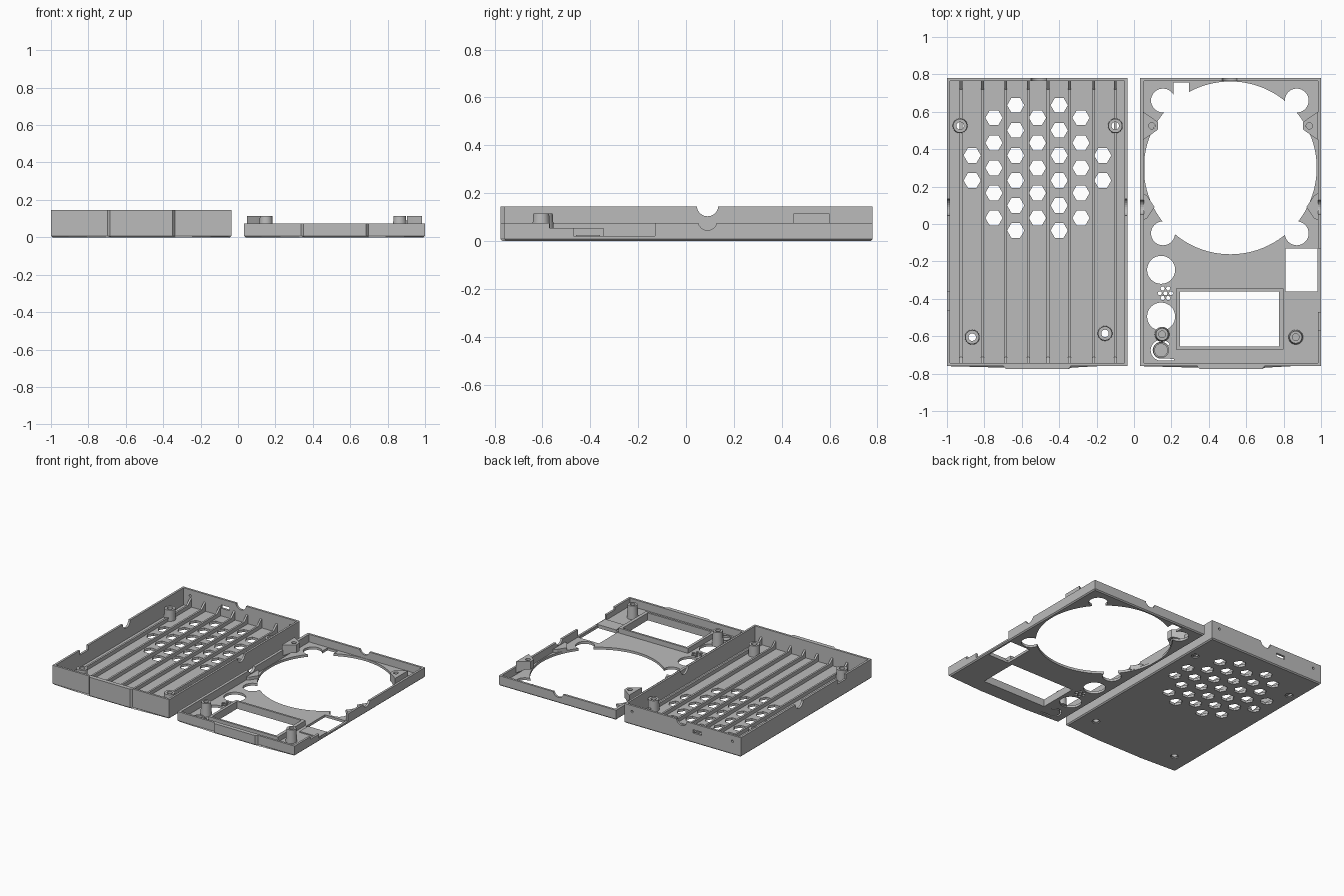
import bpy, bmesh, math
from mathutils import Matrix, Vector

if "Cube" in bpy.data.objects:
    bpy.data.objects.remove(bpy.data.objects["Cube"])

grey = bpy.data.materials.new("plastic grey")
grey.diffuse_color = (0.5, 0.5, 0.5, 1)
grey.use_nodes = True
grey.node_tree.nodes["Principled BSDF"].inputs["Base Color"].default_value = grey.diffuse_color


def add_prism(bm, pts, z0, z1):
    """Closed vertical prism from an xy outline."""
    lo = [bm.verts.new((x, y, z0)) for x, y in pts]
    hi = [bm.verts.new((x, y, z1)) for x, y in pts]
    n = len(pts)
    bm.faces.new(lo)
    bm.faces.new(hi)
    for i in range(n):
        bm.faces.new((lo[i], lo[(i + 1) % n], hi[(i + 1) % n], hi[i]))
    return lo + hi


def rect(x0, x1, y0, y1):
    return [(x0, y0), (x1, y0), (x1, y1), (x0, y1)]


def circle(x, y, r, n=32, start=0.0):
    return [(x + r * math.cos(start + math.tau * i / n),
             y + r * math.sin(start + math.tau * i / n)) for i in range(n)]


def add_bore(bm, axis, centre, r, length, n=24):
    """Horizontal round cutter along x or y."""
    rot = Matrix.Rotation(math.pi / 2, 4, 'Y' if axis == 'x' else 'X')
    bmesh.ops.create_cone(bm, cap_ends=True, segments=n, radius1=r, radius2=r, depth=length,
                          matrix=Matrix.Translation(Vector(centre)) @ rot)


def finish(name, bm, smooth=False, cutter=None, helper=False):
    bmesh.ops.recalc_face_normals(bm, faces=bm.faces[:])
    me = bpy.data.meshes.new(name)
    bm.to_mesh(me)
    bm.free()
    me.materials.append(grey)
    ob = bpy.data.objects.new(name, me)
    bpy.context.collection.objects.link(ob)
    if helper:
        ob.hide_render = True
        ob.display_type = 'WIRE'
        ob.hide_set(True)
    if cutter:
        mod = ob.modifiers.new("cut", 'BOOLEAN')
        mod.operation, mod.solver, mod.use_self = 'DIFFERENCE', 'EXACT', True
        mod.object = cutter
    if smooth:
        bpy.ops.object.select_all(action='DESELECT')
        ob.select_set(True)
        bpy.context.view_layer.objects.active = ob
        bpy.ops.object.shade_smooth_by_angle(angle=math.radians(30))
    return ob


def prism_object(name, pts, z0, z1):
    bm = bmesh.new()
    add_prism(bm, pts, z0, z1)
    return finish(name, bm)


def tube(name, x, y, r0, r1, ri, z0, z1, n=32):
    """Hollow, slightly tapered screw post."""
    bm = bmesh.new()
    loops = []
    for r, z in ((r0, z0), (r1, z1), (ri, z1), (ri, z0)):
        loops.append([bm.verts.new((px, py, z)) for px, py in circle(x, y, r, n)])
    for k in range(4):
        a, b = loops[k], loops[(k + 1) % 4]
        for i in range(n):
            j = (i + 1) % n
            bm.faces.new((a[i], a[j], b[j], b[i]))
    return finish(name, bm, smooth=True)


def shell(name, x0, x1, bx0, bx1, height, cutter):
    """Solid half with a front bulge and chamfered bottom edge."""
    pts = [(x0, -.76), (bx0 - .012, -.76), (bx0, -.775), (bx1, -.775), (bx1 + .012, -.76),
           (x1, -.76), (x1, .78), (x0, .78)]
    bm = bmesh.new()
    add_prism(bm, pts, 0, height)
    low = [e for e in bm.edges if all(v.co.z < 1e-5 for v in e.verts)]
    bmesh.ops.bevel(bm, geom=low, offset=.008, segments=1, affect='EDGES', profile=.5)
    return finish(name, bm, cutter=cutter)


FLOOR = .018

# ---------- back half: deep tray ----------
left_posts = [(-.93, .525), (-.10, .525), (-.865, -.605), (-.155, -.585)]
bm = bmesh.new()
add_prism(bm, rect(-.984, -.051, -.744, .764), FLOOR, .3)
# hexagonal vent grid
for col, count in enumerate((2, 5, 6, 5, 6, 5, 2)):
    for row in range(count):
        y = .30 + (row - (count - 1) / 2) * .134
        add_prism(bm, circle(-.865 + col * .1163, y, .046, 6), -.1, .1)
for x, y in left_posts:
    add_prism(bm, circle(x, y, .027, 24), -.1, .1)
# cable notches, slot and pin holes in the walls
add_bore(bm, 'x', (-.04, .09, .148), .045, .08)
add_bore(bm, 'x', (-1.0, .09, .148), .045, .08)
add_bore(bm, 'y', (-.51, .775, .148), .042, .08)
add_prism(bm, rect(-.675, -.605, .74, .82), .075, .1)
for x in (-.10, -.93):
    add_bore(bm, 'y', (x, .775, .1), .009, .08, 12)
add_prism(bm, rect(-1.05, -.96, -.46, -.36), .11, .3)
left_cut = finish("back_half_cutter", bm, helper=True)
shell("back_half_tray", -1.0, -.036, -.685, -.35, .145, left_cut)

# stiffening ribs rising into gussets at both ends
rib_profile = [(-.75, .01), (.77, .01), (.77, .09), (.72, .045), (-.71, .045), (-.75, .08)]
for i, x in enumerate((-.925, -.81, -.685, -.565, -.46, -.345, -.215, -.10)):
    bm = bmesh.new()
    for v in add_prism(bm, rib_profile, x - .007, x + .007):
        v.co = (v.co.z, v.co.x, v.co.y)
    finish(f"rib_{i + 1}", bm)
for i, (x, y) in enumerate(left_posts):
    tube(f"back_half_post_{i + 1}", x, y, .04, .037, .02, .008, .1)

# ---------- front half: shallow frame ----------
right_posts = [(.15, -.59), (.865, -.605)]
bm = bmesh.new()
add_prism(bm, rect(.053, .984, -.744, .764), FLOOR, .3)
# fan opening with corner scallops, kept inside the walls
cx, cy = .515, .30
fan = [(min(max(x, .056), .980), y) for x, y in circle(cx, cy, .462, 96)]
add_prism(bm, fan, -.1, .1)
for sx in (.155, .87):
    for sy in (.66, -.05):
        add_prism(bm, circle(sx, sy, .064), -.1, .1)
add_prism(bm, rect(.21, .295, .60, .757), -.1, .1)
# display window, port opening and round holes
add_prism(bm, rect(.245, .775, -.655, -.36), -.1, .1)
add_prism(bm, rect(.81, .98, -.36, -.13), -.1, .1)
for y in (-.245, -.495):
    add_prism(bm, circle(.145, y, .075), -.1, .1)
# microphone holes
for i in range(7):
    d, a = (0, 0) if i == 0 else (.03, i * math.pi / 3)
    add_prism(bm, circle(.168 + d * math.cos(a), -.37 + d * math.sin(a), .012, 6), -.1, .1)
# slit around the flexible button
arc = [math.radians(35 + i * 12) for i in range(22)]
slit = [(.145 + .056 * math.cos(a), -.675 + .056 * math.sin(a)) for a in arc]
slit += [(.215, -.731), (.215, -.722)]
slit += [(.145 + .045 * math.cos(a), -.675 + .045 * math.sin(a)) for a in reversed(arc)]
add_prism(bm, slit, -.1, .1)
# wall notches
add_prism(bm, rect(.96, 1.05, -.36, -.13), .02, .3)
add_prism(bm, rect(.96, 1.05, -.47, -.36), .02, .3)
add_prism(bm, rect(.96, 1.05, -.57, -.47), .055, .3)
add_bore(bm, 'x', (1.0, .09, .085), .04, .08)
add_bore(bm, 'x', (.04, .09, .085), .04, .08)
add_bore(bm, 'y', (.51, .775, .085), .042, .08)
right_cut = finish("front_half_cutter", bm, helper=True)
shell("front_half_frame", .032, 1.0, .35, .685, .075, right_cut)

# raised frame around the display window
bm = bmesh.new()
corners = []
for (x0, x1, y0, y1), z in (((.225, .80, -.67, -.345), .01), ((.225, .80, -.67, -.345), .055),
                            ((.245, .775, -.655, -.36), .055), ((.245, .775, -.655, -.36), .01)):
    corners.append([bm.verts.new((x, y, z)) for x, y in rect(x0, x1, y0, y1)])
for k in range(4):
    for i in range(4):
        a, b, j = corners[k], corners[(k + 1) % 4], (i + 1) % 4
        bm.faces.new((a[i], a[j], b[j], b[i]))
finish("window_frame", bm)

for i, (x, y) in enumerate(right_posts):
    tube(f"front_half_post_{i + 1}", x, y, .04, .033, .018, .008, .115)
tube("button_rim", .145, -.675, .042, .042, .034, .01, .03)
prism_object("port_shelf", rect(.83, .99, -.46, -.36), .01, .026)

# corner screw brackets and small rim tabs, one pair per side
for side, wall, s in (("left", .04, 1), ("right", .992, -1)):
    bm = bmesh.new()
    add_prism(bm, circle(wall + s * .055, .525, .017, 20), 0, .3)
    cut = finish(f"{side}_bracket_cutter", bm, helper=True)
    bm = bmesh.new()
    outline = [(wall + s * .008, .60), (wall + s * .06, .565), (wall + s * .088, .545),
               (wall + s * .088, .505), (wall + s * .06, .485), (wall + s * .008, .45)]
    verts = add_prism(bm, outline, .03, .115)
    for v in verts:
        if v.co.z < .05 and abs(v.co.x - wall) > .02:
            v.co.z = .055
    bmesh.ops.triangulate(bm, faces=[f for f in bm.faces if len(f.verts) > 4])
    finish(f"{side}_screw_bracket", bm, cutter=cut)
    prism_object(f"{side}_rim_tab", [(wall + s * .008, .165), (wall + s * .03, .15),
                                     (wall + s * .07, .09), (wall + s * .03, .03),
                                     (wall + s * .008, .02)], .008, .04)
